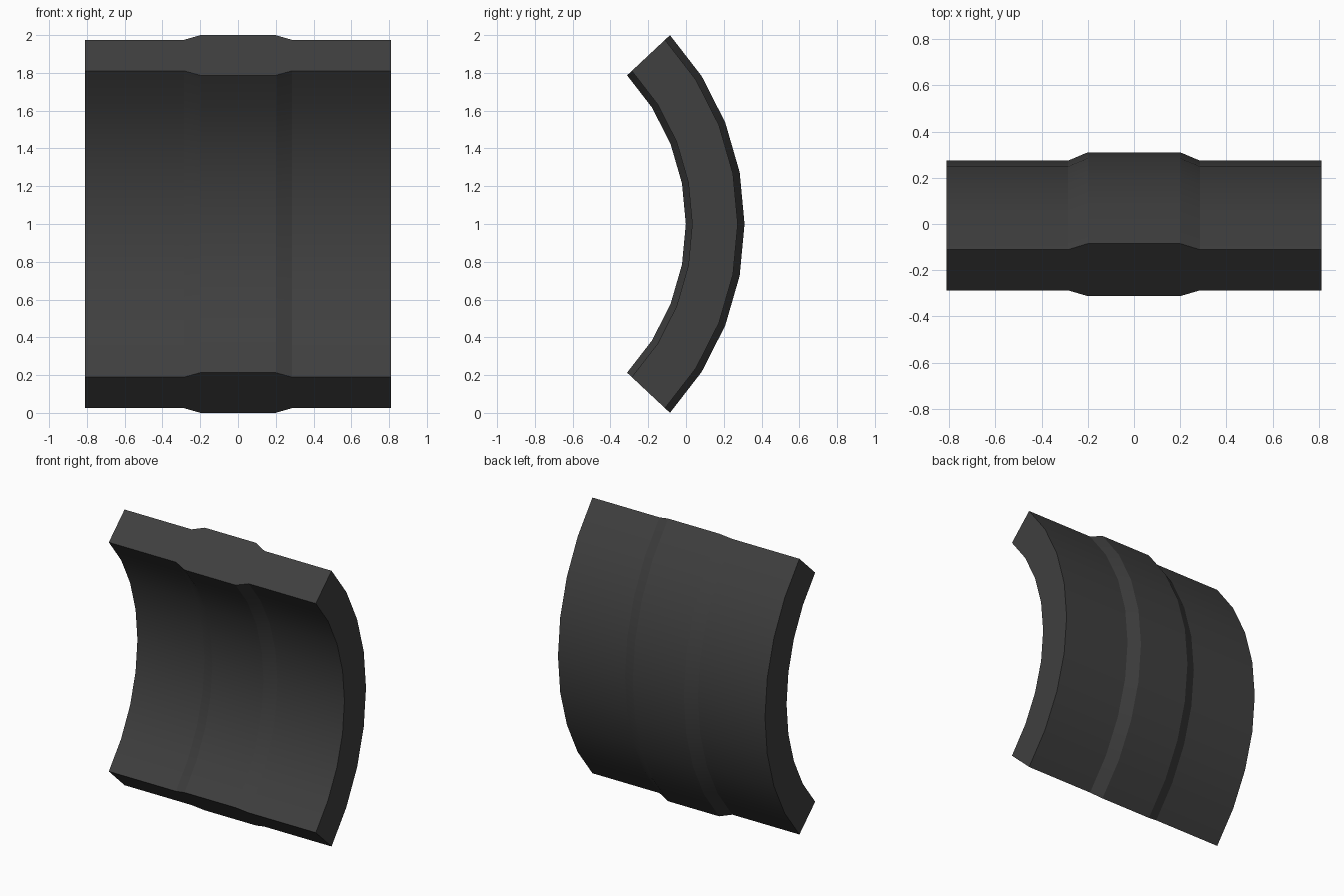
import bpy, bmesh
from math import sin, cos, radians

if "Cube" in bpy.data.objects:
    bpy.data.objects.remove(bpy.data.objects["Cube"])

YC, ZC = -1.153, 1.0      # arc centre
HALF, SEGS = 43.1, 8      # half sweep in degrees, facets along the arc

# Wall cross-section (x, radius): thin ends, thicker middle band
outer = [(-0.81, 1.427), (-0.285, 1.427), (-0.2, 1.463),
         (0.2, 1.463), (0.285, 1.427), (0.81, 1.427)]
inner = [(0.81, 1.186), (0.285, 1.186), (0.2, 1.152),
         (-0.2, 1.152), (-0.285, 1.186), (-0.81, 1.186)]
profile = outer + inner
n = len(profile)

# Sweep the section around the arc
bm = bmesh.new()
rings = []
for i in range(SEGS + 1):
    a = radians(-HALF + 2 * HALF * i / SEGS)
    rings.append([bm.verts.new((x, YC + r * cos(a), ZC + r * sin(a)))
                  for x, r in profile])
for r0, r1 in zip(rings, rings[1:]):
    for j in range(n):
        k = (j + 1) % n
        bm.faces.new((r0[j], r0[k], r1[k], r1[j]))

# End caps, split into quads across the wall
for ring in (rings[0], rings[-1]):
    for j in range(n // 2 - 1):
        bm.faces.new((ring[j], ring[j + 1], ring[n - 2 - j], ring[n - 1 - j]))
bmesh.ops.recalc_face_normals(bm, faces=bm.faces)

mesh = bpy.data.meshes.new("curved_panel")
bm.to_mesh(mesh)
bm.free()
panel = bpy.data.objects.new("curved_panel", mesh)
bpy.context.collection.objects.link(panel)

# Dark grey finish
mat = bpy.data.materials.new("dark_grey")
mat.diffuse_color = (0.05, 0.05, 0.05, 1)
mat.use_nodes = True
mat.node_tree.nodes["Principled BSDF"].inputs["Base Color"].default_value = mat.diffuse_color
mesh.materials.append(mat)

# Smooth along the arc, crisp at the band steps
bpy.context.view_layer.objects.active = panel
panel.select_set(True)
bpy.ops.object.shade_smooth_by_angle(angle=radians(15))
